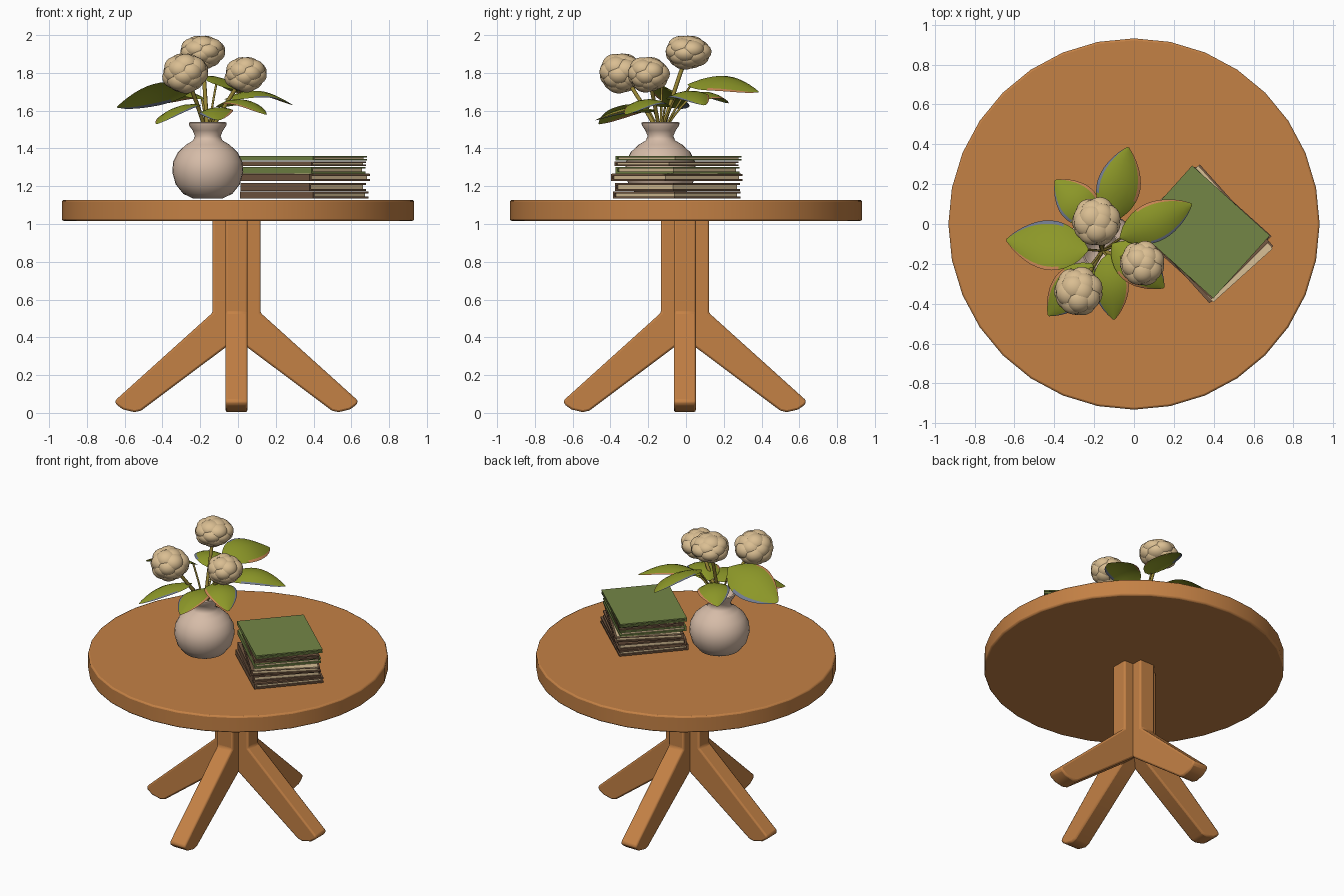
import bpy, bmesh, math
from mathutils import Vector, Matrix

cube = bpy.data.objects.get("Cube")
if cube:
    bpy.data.objects.remove(cube, do_unlink=True)


def material(name, r, g, b):
    lin = [((c / 255 + 0.055) / 1.055) ** 2.4 for c in (r, g, b)] + [1]
    m = bpy.data.materials.new(name)
    m.use_nodes = True
    m.diffuse_color = lin
    m.node_tree.nodes["Principled BSDF"].inputs["Base Color"].default_value = lin
    return m


WOOD = material("orange wood", 196, 129, 69)
CLAY = material("pale clay", 214, 188, 168)
PETAL = material("cream petal", 218, 190, 146)
LEAF = material("leaf green", 140, 151, 40)
RUST = material("leaf rust edge", 200, 134, 84)
SLATE = material("leaf slate edge", 112, 122, 142)
STEM = material("olive stem", 150, 132, 52)
GREEN = material("book green", 116, 134, 70)
BROWN = material("book brown", 116, 88, 66)
PAPER = material("paper", 216, 192, 150)


def finish(name, bm, mats, angle=35, bevel=0, segments=2):
    bmesh.ops.recalc_face_normals(bm, faces=bm.faces)
    mesh = bpy.data.meshes.new(name)
    bm.to_mesh(mesh)
    bm.free()
    for m in mats:
        mesh.materials.append(m)
    ob = bpy.data.objects.new(name, mesh)
    bpy.context.collection.objects.link(ob)
    if bevel:
        mod = ob.modifiers.new("bevel", "BEVEL")
        mod.width, mod.segments, mod.limit_method = bevel, segments, "ANGLE"
    bpy.ops.object.select_all(action="DESELECT")
    ob.select_set(True)
    bpy.context.view_layer.objects.active = ob
    bpy.ops.object.shade_smooth_by_angle(angle=math.radians(angle))
    return ob


def add_box(bm, lo, hi, mat=0, matrix=Matrix()):
    lo, hi = Vector(lo), Vector(hi)
    size = hi - lo
    m = matrix @ Matrix.Translation((lo + hi) / 2) @ Matrix.Diagonal((*size, 1))
    verts = bmesh.ops.create_cube(bm, size=1, matrix=m)["verts"]
    for f in {f for v in verts for f in v.link_faces}:
        f.material_index = mat


# Round table top
bm = bmesh.new()
bmesh.ops.create_cone(bm, cap_ends=True, segments=32, radius1=0.932, radius2=0.932,
                      depth=0.112, matrix=Matrix.Translation((0, 0, 1.072)))
finish("table_top", bm, [WOOD], bevel=0.01)

# Four splayed legs that meet in a central post
LEG = [(0, 1.03), (0.127, 1.03), (0.127, 0.53), (0.642, 0.066), (0.638, 0.045),
       (0.6, 0.018), (0.54, 0.004), (0.505, 0.012), (0.06, 0.345), (0, 0.39)]
for i, side in enumerate(("left", "back", "right", "front")):
    bm = bmesh.new()
    face = bm.faces.new([bm.verts.new((r, -0.058, z)) for r, z in LEG])
    ext = bmesh.ops.extrude_face_region(bm, geom=[face])["geom"]
    bmesh.ops.translate(bm, vec=(0, 0.116, 0),
                        verts=[v for v in ext if isinstance(v, bmesh.types.BMVert)])
    bm.transform(Matrix.Translation((-0.008, -0.006, 0)) @ Matrix.Rotation(i * math.pi / 2, 4, "Z"))
    finish(side + "_leg", bm, [WOOD], bevel=0.014)

# Round vase with a flared, hollow neck
VASE = [(0, 1.135), (0.08, 1.136), (0.13, 1.16), (0.17, 1.21), (0.188, 1.275), (0.183, 1.33),
        (0.158, 1.38), (0.115, 1.42), (0.078, 1.442), (0.068, 1.465), (0.08, 1.495),
        (0.099, 1.522), (0.1, 1.536), (0.092, 1.54), (0.08, 1.525), (0.058, 1.48), (0, 1.46)]
VX, VY = -0.16, -0.135
bm = bmesh.new()
path = [bm.verts.new((r, 0, z)) for r, z in VASE]
edges = [bm.edges.new(pair) for pair in zip(path, path[1:])]
bmesh.ops.spin(bm, geom=path + edges, axis=(0, 0, 1), cent=(0, 0, 0), steps=32, angle=math.tau)
bmesh.ops.remove_doubles(bm, verts=bm.verts, dist=0.0005)
bm.transform(Matrix.Translation((VX, VY, 0)))
finish("vase", bm, [CLAY], 60)


# Stack of books: covers, spine on the local -y side, and page block
def book(name, z0, z1, centre, size, turn, cover, board):
    w, d = size[0] / 2, size[1] / 2
    place = Matrix.Translation((*centre, 0)) @ Matrix.Rotation(math.radians(turn), 4, "Z")
    bm = bmesh.new()
    add_box(bm, (-w, -d, z0), (w, d, z0 + board), 0, place)
    add_box(bm, (-w, -d, z1 - board), (w, d, z1), 0, place)
    add_box(bm, (-w, -d, z0 + board), (w, -d + 0.012, z1 - board), 0, place)
    add_box(bm, (-w + 0.012, -d + 0.012, z0 + board), (w - 0.012, d - 0.012, z1 - board), 1, place)
    finish(name, bm, [cover, PAPER], 20)


book("bottom_book", 1.135, 1.172, (0.35, -0.05), (0.52, 0.44), -42, BROWN, 0.011)
book("second_book", 1.174, 1.216, (0.345, -0.045), (0.51, 0.43), -44, BROWN, 0.01)
book("third_book", 1.228, 1.264, (0.355, -0.05), (0.55, 0.43), -48, BROWN, 0.009)
book("fourth_book", 1.268, 1.303, (0.345, -0.045), (0.51, 0.42), -43, GREEN, 0.01)
book("fifth_book", 1.306, 1.332, (0.35, -0.05), (0.52, 0.41), -45, BROWN, 0.009)
book("top_book", 1.336, 1.36, (0.345, -0.04), (0.525, 0.425), -42, GREEN, 0.009)
# Loose pages that stick out of the third book
bm = bmesh.new()
add_box(bm, (-0.28, -0.2, 1.264), (0.28, 0.2, 1.268), 0,
        Matrix.Translation((0.36, -0.05, 0)) @ Matrix.Rotation(math.radians(-48), 4, "Z"))
finish("loose_pages", bm, [PAPER])


# Stems as bent tubes out of the vase neck
def stem(name, end, radius):
    start, end = Vector((VX, VY, 1.46)), Vector(end)
    mid = start.lerp(end, 0.45) + Vector((0, 0, 0.03))
    pts = [start * (1 - t) ** 2 + mid * 2 * t * (1 - t) + end * t * t for t in (0, 0.25, 0.5, 0.75, 1)]
    bm = bmesh.new()
    rings = []
    for i, p in enumerate(pts):
        along = (pts[min(i + 1, 4)] - pts[max(i - 1, 0)]).normalized()
        turn = along.to_track_quat("Z", "Y")
        rings.append([bm.verts.new(p + turn @ Vector((radius * math.cos(a), radius * math.sin(a), 0)))
                      for a in (k * math.tau / 8 for k in range(8))])
    for a, b in zip(rings, rings[1:]):
        for k in range(8):
            bm.faces.new((a[k], a[k - 1], b[k - 1], b[k]))
    finish(name, bm, [STEM], 60)


# Round flower heads made of overlapping domed petals
def flower(name, centre, radius, height):
    bm = bmesh.new()
    count = 24
    for i in range(count):
        z = 1 - (2 * i + 1) / count
        a = i * math.pi * (3 - math.sqrt(5))
        r = math.sqrt(1 - z * z)
        way = Vector((r * math.cos(a), r * math.sin(a), z))
        reach = 0.4 + 0.035 * (i % 3)
        m = Matrix.Translation(way * reach) @ way.to_track_quat("Z", "Y").to_matrix().to_4x4()
        bmesh.ops.create_uvsphere(bm, u_segments=18, v_segments=12, radius=0.56, matrix=m)
    bm.transform(Matrix.Translation(centre) @ Matrix.Diagonal((radius, radius, height, 1)))
    finish(name, bm, [PETAL], 60)


for name, centre, radius, height in (
        ("back_flower", (-0.19, 0.01, 1.91), 0.124, 0.092),
        ("front_flower", (-0.28, -0.34, 1.8), 0.124, 0.108),
        ("side_flower", (0.04, -0.2, 1.793), 0.114, 0.096)):
    flower(name, centre, radius, height)
    stem(name + "_stem", centre, 0.011)


# Arched leaves; roll lifts the leaf's left edge, cup bends both edges down
def leaf(name, base, tip, half, arch, roll, rust):
    base, tip = Vector(base), Vector(tip)
    head = tip - base
    side = Vector((-head.y, head.x, 0)).normalized() + Vector((0, 0, roll))
    across = (-1, -0.86, -0.45, 0, 0.45, 0.86, 1)
    bm = bmesh.new()
    rows = []
    for i in range(13):
        t = i / 12
        w = half * max(math.sin(math.pi * t ** 0.9), 0.02) ** 0.75
        mid = base.lerp(tip, t) + Vector((0, 0, arch * math.sin(math.pi * t)))
        rows.append([bm.verts.new(mid + side * w * s - Vector((0, 0, 0.25 * w * s * s))) for s in across])
    for i in range(12):
        for k in range(6):
            f = bm.faces.new((rows[i][k], rows[i + 1][k], rows[i + 1][k + 1], rows[i][k + 1]))
            if i > 3 and k in (0, 5):
                f.material_index = 1 if (k == 5) == rust else 2
    finish(name, bm, [LEAF, RUST, SLATE], 80)
    stem(name + "_stem", base.lerp(tip, 0.05), 0.006)


leaf("left_leaf", (-0.23, -0.13, 1.73), (-0.64, -0.08, 1.62), 0.125, 0.04, 0.45, True)
leaf("front_left_leaf", (-0.21, -0.2, 1.63), (-0.43, -0.46, 1.53), 0.1, 0.04, 0.15, False)
leaf("front_leaf", (-0.13, -0.15, 1.6), (-0.1, -0.48, 1.55), 0.09, 0.04, 0.1, True)
leaf("front_right_leaf", (-0.11, -0.1, 1.62), (0.15, -0.32, 1.58), 0.1, 0.06, 0.0, False)
leaf("right_leaf", (-0.07, -0.07, 1.66), (0.29, 0.1, 1.63), 0.1, 0.06, 0.1, True)
leaf("back_leaf", (-0.12, 0.01, 1.74), (-0.03, 0.385, 1.7), 0.11, 0.05, 0.35, False)
leaf("back_left_leaf", (-0.18, 0.0, 1.66), (-0.395, 0.22, 1.64), 0.1, 0.05, 0.1, False)
